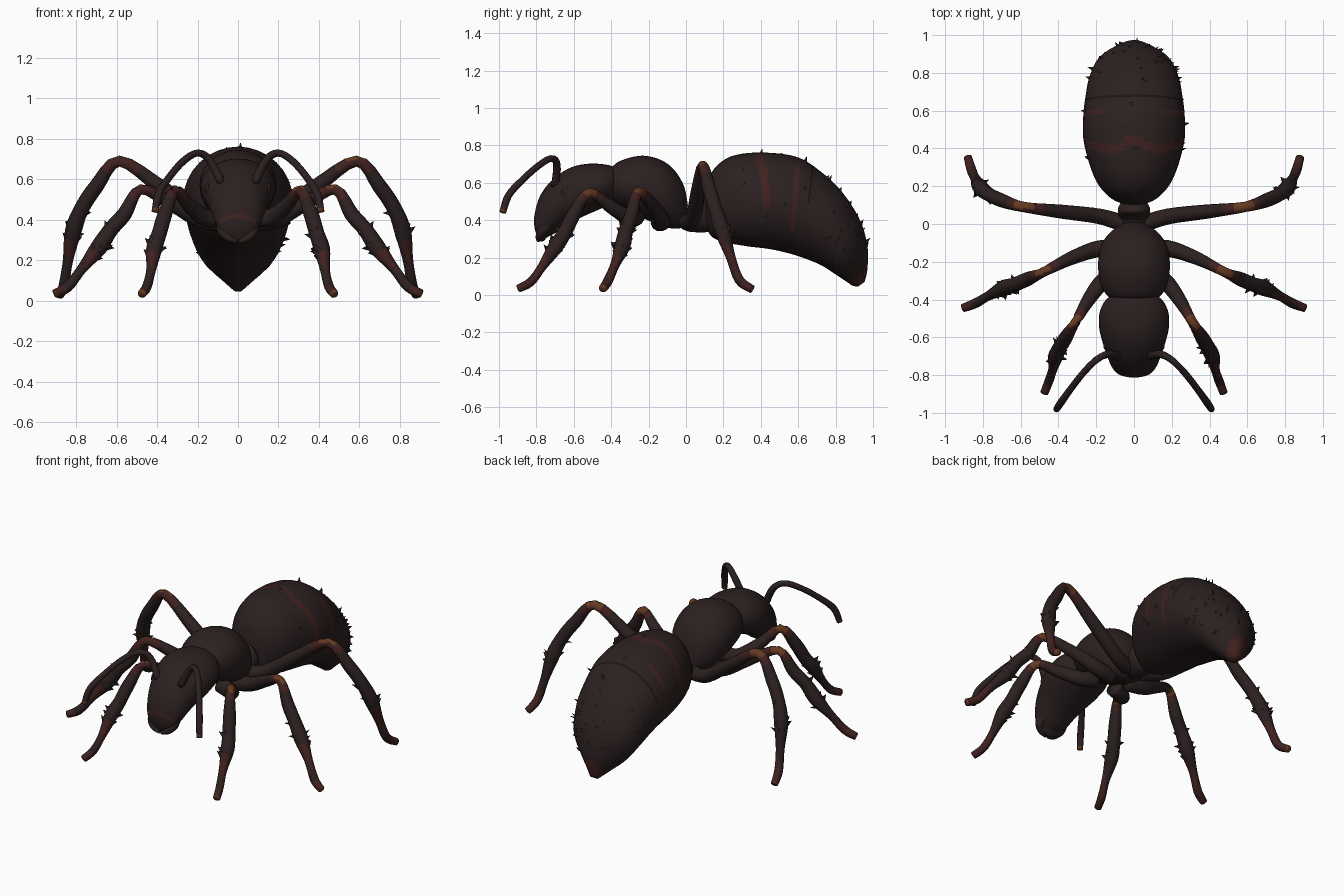
import bpy, bmesh, math, random
from mathutils import Vector

random.seed(4)
if "Cube" in bpy.data.objects:
    bpy.data.objects.remove(bpy.data.objects["Cube"], do_unlink=True)


def material(name, rgb):
    m = bpy.data.materials.new(name)
    m.use_nodes = True
    m.diffuse_color = (*rgb, 1)
    bsdf = m.node_tree.nodes["Principled BSDF"]
    bsdf.inputs["Base Color"].default_value = (*rgb, 1)
    bsdf.inputs["Roughness"].default_value = 0.7
    return m


MATS = [material("dark brown shell", (0.025, 0.0145, 0.0145)),
        material("deep red band", (0.05, 0.015, 0.014)),
        material("rust joint", (0.13, 0.042, 0.015)),
        material("black seam", (0.01, 0.007, 0.007))]
SHELL, RED, RUST, BLACK = range(4)


def finish(bm, name):
    bmesh.ops.recalc_face_normals(bm, faces=bm.faces)
    for f in bm.faces:
        f.smooth = True
    me = bpy.data.meshes.new(name)
    bm.to_mesh(me)
    bm.free()
    for m in MATS:
        me.materials.append(m)
    ob = bpy.data.objects.new(name, me)
    bpy.context.collection.objects.link(ob)


def refine(rows, steps):
    """Smooth interpolation through rows of numbers."""
    out = []
    for i in range(len(rows) - 1):
        a, b, c, d = (rows[min(max(i + k, 0), len(rows) - 1)] for k in (-1, 0, 1, 2))
        for s in range(steps):
            t = s / steps
            out.append([q + 0.5 * t * (r - p + t * (2*p - 5*q + 4*r - e + t * (3*(q - r) + e - p)))
                        for p, q, r, e in zip(a, b, c, d)])
    out.append(list(rows[-1]))
    return out


def loft(bm, frames, sides, steps, rule):
    """Skin ellipses given as (centre, half axis u, half axis v)."""
    rings = []
    for c, u, v in frames:
        rings.append([bm.verts.new(c + u * math.cos(2 * math.pi * k / sides)
                                   + v * math.sin(2 * math.pi * k / sides)) for k in range(sides)])
    for i in range(len(rings) - 1):
        for k in range(sides):
            n = (k + 1) % sides
            f = bm.faces.new((rings[i][k], rings[i][n], rings[i + 1][n], rings[i + 1][k]))
            f.material_index = rule((i + 0.5) / steps, 2 * math.pi * (k + 0.5) / sides)
    bm.faces.new(rings[0])
    last = bm.faces.new(rings[-1])
    last.material_index = rule(len(rings) / steps, 0)


def body_frames(rows, steps):
    """Rows: top y, top z, bottom y, bottom z, half width."""
    frames = []
    for ty, tz, by, bz, w in refine(rows, steps):
        top, bot = Vector((0, ty, tz)), Vector((0, by, bz))
        frames.append(((top + bot) / 2, Vector((w, 0, 0)), (top - bot) / 2))
    return frames


def tube_frames(rows, steps):
    """Rows: x, y, z, radius."""
    pts = refine(rows, steps)
    frames = []
    for i, p in enumerate(pts):
        t = Vector(pts[min(i + 1, len(pts) - 1)][:3]) - Vector(pts[max(i - 1, 0)][:3])
        u = t.cross(Vector((0.3, 1, 0.2))).normalized()
        v = t.cross(u).normalized()
        frames.append((Vector(p[:3]), u * p[3], v * p[3]))
    return frames


def thorn(bm, base, direction, length, radius):
    """Small ragged bristle."""
    d = direction.normalized()
    u = d.orthogonal().normalized() * radius
    v = d.cross(u)
    ring = [bm.verts.new(base - d * 0.008 + p) for p in (u, v * 0.5 - u * 0.5, -v * 0.5 - u * 0.5)]
    tip = bm.verts.new(base + d * length)
    for k in range(3):
        bm.faces.new((ring[k], ring[(k + 1) % 3], tip))


def body(name, rows, rule, steps=4, sides=32):
    bm = bmesh.new()
    frames = body_frames(rows, steps)
    loft(bm, frames, sides, steps, rule)
    finish(bm, name)
    return frames


# Abdomen, curving down to a pointed tip, with a chevron band on top
def abdomen_rule(t, a):
    side, up = abs(math.cos(a)), math.sin(a)
    chevron = 4.05 - 0.9 * min(side, 0.5) + 0.5 * max(side - 0.5, 0)
    if t > 9.6:
        return RED
    if abs(t - chevron) < 0.15 and up > -0.2:
        return RED
    if abs(t - 5.0) < 0.15 and side > 0.6 and up > -0.5:
        return RED
    if up > 0.2 and (5.6 < t < 5.7 or 7.35 < t < 7.45):
        return BLACK
    return SHELL


abdomen = body("abdomen", [
    (.10, .50, .10, .38, .04), (.13, .64, .14, .31, .12), (.20, .72, .22, .28, .19),
    (.30, .755, .33, .26, .235), (.45, .76, .45, .245, .268), (.60, .735, .56, .22, .268),
    (.72, .66, .65, .19, .255), (.835, .55, .73, .155, .235), (.93, .40, .80, .11, .19),
    (.97, .26, .86, .07, .105), (.97, .14, .89, .05, .05), (.955, .07, .92, .045, .025)],
    abdomen_rule, steps=10)

# Waist with its upright node
body("waist", [
    (-.03, .47, -.03, .36, .07), (.02, .46, .01, .34, .07), (.06, .54, .06, .335, .085),
    (.09, .53, .10, .335, .08), (.14, .49, .14, .34, .05)], lambda t, a: SHELL)

# Thorax
body("thorax", [
    (-.41, .63, -.41, .53, .07), (-.39, .69, -.39, .49, .13), (-.33, .725, -.32, .45, .175),
    (-.23, .745, -.23, .41, .19), (-.13, .72, -.13, .37, .18), (-.06, .665, -.07, .355, .145),
    (-.01, .58, -.02, .36, .09), (.01, .48, .0, .38, .05)],
    lambda t, a: RED if t < 0.8 else SHELL)

# Head, tilted down toward the mouth
body("head", [
    (-.36, .66, -.37, .54, .07), (-.385, .685, -.40, .49, .14), (-.45, .70, -.47, .455, .18),
    (-.54, .70, -.55, .42, .185), (-.63, .675, -.61, .39, .168), (-.72, .61, -.66, .36, .145),
    (-.78, .53, -.70, .33, .125), (-.81, .43, -.74, .31, .10), (-.81, .36, -.76, .29, .07),
    (-.795, .31, -.775, .285, .02)],
    lambda t, a: RED if 7.0 < t < 7.25 and math.sin(a) > 0.3 else SHELL)


# Ragged bristles, densest around the rear of the abdomen
bm = bmesh.new()
for i in range(60):
    c, u, v = random.choice(abdomen[68:92] if i < 45 else abdomen[30:68])
    a = random.uniform(-0.5, math.pi + 0.5)
    out = u * math.cos(a) + v * math.sin(a)
    thorn(bm, c + out, out + Vector((0, 0.06, random.uniform(-.05, .1))),
          random.uniform(.008, .03), .016)
finish(bm, "abdomen_bristles")

# Legs: hip, thigh, knee (index 3), shin, ankle (index 6), foot
LEGS = {
    "front": [(.07, -.27, .42, .05), (.16, -.30, .41, .045), (.24, -.40, .47, .036),
              (.31, -.52, .545, .026), (.36, -.60, .43, .037), (.39, -.65, .33, .038),
              (.415, -.70, .255, .04), (.43, -.77, .15, .024), (.45, -.83, .07, .024),
              (.475, -.895, .035, .022)],
    "middle": [(.06, -.14, .39, .05), (.18, -.13, .40, .045), (.33, -.18, .48, .036),
               (.48, -.255, .55, .026), (.56, -.29, .43, .037), (.63, -.32, .35, .038),
               (.69, -.34, .26, .042), (.77, -.38, .16, .025), (.84, -.42, .07, .026),
               (.905, -.445, .035, .022)],
    "rear": [(.05, .0, .39, .045), (.18, .04, .42, .042), (.38, .065, .56, .038),
             (.585, .09, .69, .028), (.70, .125, .565, .037), (.775, .16, .45, .038),
             (.815, .195, .34, .042), (.84, .24, .20, .026), (.86, .285, .08, .026),
             (.88, .355, .03, .022)]}


def leg_rule(t, a):
    if 2.75 < t < 3.2 and math.sin(a + t) > -0.5 or t > 8.9:
        return RUST
    if 2.5 < t < 3.5 or 8.2 < t or t > 6.2 and math.sin(a + 2 * t) > 0.2:
        return RED
    return SHELL


ANTENNA = [(.08, -.70, .58, .022), (.14, -.69, .695, .02), (.20, -.72, .73, .018),
           (.27, -.79, .69, .018), (.34, -.88, .61, .018), (.39, -.95, .53, .02),
           (.41, -.98, .44, .018)]
MANDIBLE = [(.075, -.73, .39, .03), (.075, -.765, .345, .028), (.045, -.785, .31, .02),
            (.005, -.79, .29, .008)]

for side, s in (("left", 1), ("right", -1)):
    def limb(name, rows, rule, sides=12, thorns=()):
        bm = bmesh.new()
        frames = tube_frames([(s * x, y, z, r) for x, y, z, r in rows], 4)
        loft(bm, frames, sides, 4, rule)
        for i in thorns:
            c, u, v = frames[i]
            for k in range(3):
                a = random.uniform(0, 2 * math.pi)
                out = u * math.cos(a) + v * math.sin(a)
                thorn(bm, c + out * .9, out + Vector((0, 0, .02)), random.uniform(.015, .035), .022)
        finish(bm, f"{name}_{side}")

    for part, rows in LEGS.items():
        limb(f"{part}_leg", rows, leg_rule, thorns=(20, 23, 24, 25))
    limb("antenna", ANTENNA, lambda t, a: RUST if t > 5.7 else SHELL, 10)
    limb("mandible", MANDIBLE, lambda t, a: SHELL, 10)

    # Eye on the side of the head
    bm = bmesh.new()
    bmesh.ops.create_uvsphere(bm, u_segments=14, v_segments=8, radius=.026)
    bmesh.ops.scale(bm, vec=(.5, 1, 1.2), verts=bm.verts)
    bmesh.ops.translate(bm, vec=(s * .15, -.64, .55), verts=bm.verts)
    finish(bm, f"eye_{side}")
